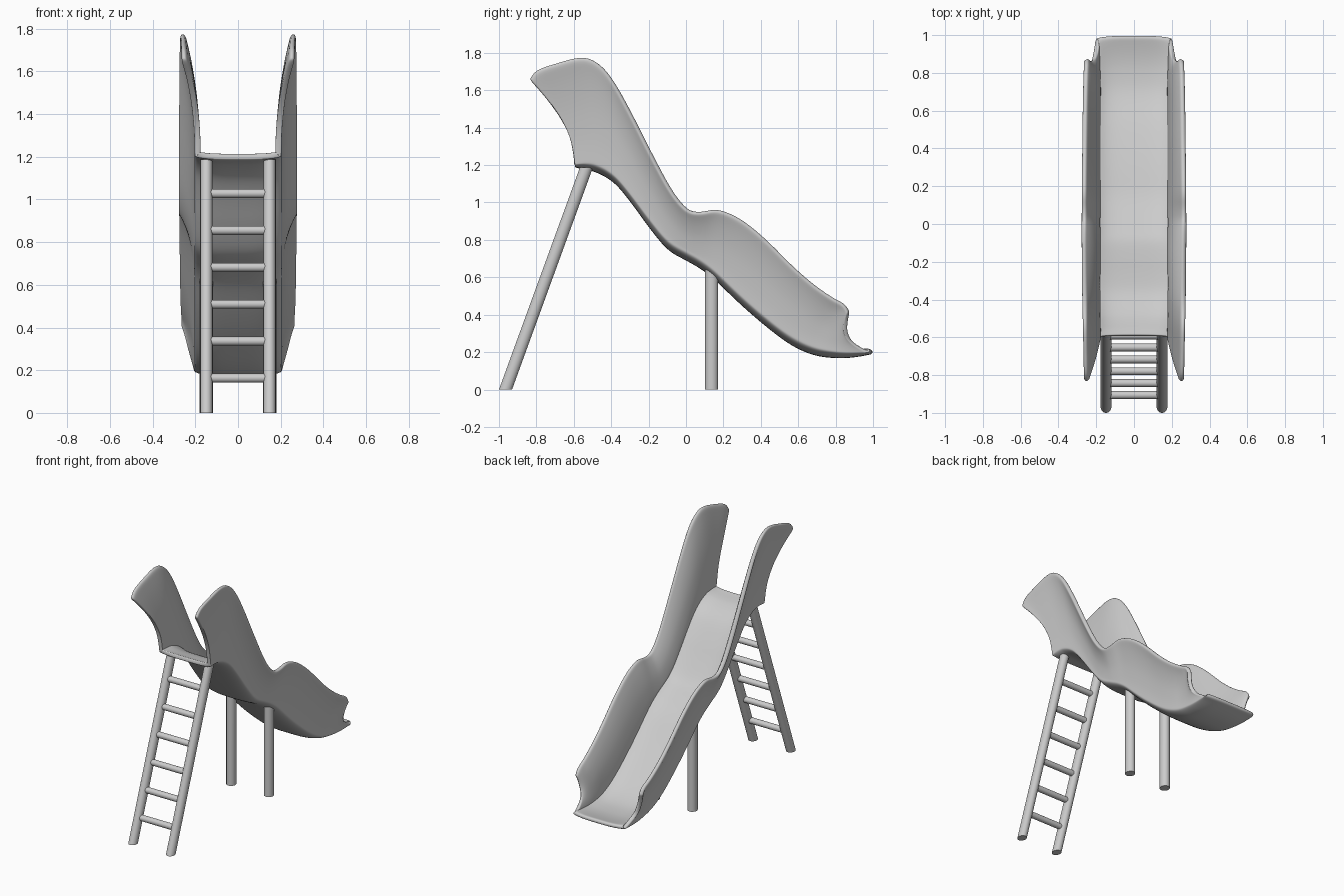
import bpy, math

if "Cube" in bpy.data.objects:
    bpy.data.objects.remove(bpy.data.objects["Cube"])


def make_object(name, verts, faces, angle=40):
    mesh = bpy.data.meshes.new(name)
    mesh.from_pydata(verts, [], faces)
    mesh.update()
    ob = bpy.data.objects.new(name, mesh)
    bpy.context.collection.objects.link(ob)
    bpy.ops.object.select_all(action='DESELECT')
    ob.select_set(True)
    bpy.context.view_layer.objects.active = ob
    bpy.ops.object.shade_smooth_by_angle(angle=math.radians(angle))
    return ob


def tube(name, base, top, r_x, r_y, top_slope=0, sides=32):
    """Tube that may lean, with a level foot and an optionally sloped top."""
    verts = []
    for (cx, cy, cz), slope in ((base, 0), (top, top_slope)):
        for k in range(sides):
            a = math.tau * k / sides
            dy = r_y * math.sin(a)
            verts.append((cx + r_x * math.cos(a), cy + dy, cz + slope * dy))
    faces = [(k, (k + 1) % sides, sides + (k + 1) % sides, sides + k)
             for k in range(sides)]
    faces += [tuple(reversed(range(sides))), tuple(range(sides, 2 * sides))]
    return make_object(name, verts, faces)


def smooth_path(points, steps):
    """Catmull-Rom samples through the given points."""
    out = []
    last = len(points) - 1
    for i in range(last):
        p = [points[max(0, min(last, i + k))] for k in (-1, 0, 1, 2)]
        for s in range(steps):
            t = s / steps
            out.append([0.5 * (2 * b + (c - a) * t
                               + (2 * a - 5 * b + 4 * c - d) * t ** 2
                               + (3 * b - a - 3 * c + d) * t ** 3)
                        for a, b, c, d in zip(*p)])
    out.append(list(points[last]))
    return out


# Chute stations: underside y, z and wall rim y, z
stations = [
    (-.595, 1.188, -.835, 1.655), (-.56, 1.18, -.795, 1.705),
    (-.52, 1.172, -.69, 1.742), (-.48, 1.16, -.57, 1.772),
    (-.42, 1.13, -.49, 1.752), (-.36, 1.08, -.41, 1.67),
    (-.28, .98, -.31, 1.49), (-.20, .87, -.20, 1.27),
    (-.10, .75, -.09, 1.065), (0, .69, 0, .958),
    (.07, .65, .08, .942), (.15, .59, .17, .955),
    (.27, .475, .29, .905), (.40, .36, .42, .80),
    (.55, .245, .56, .66), (.68, .185, .68, .555),
    (.80, .168, .78, .485), (.90, .172, .84, .45),
    (1.0, .19, .865, .41),
]

# Half cross-section: x and height fraction, from floor centre to rim
half = [(0, 0), (.08, 0), (.13, .015), (.165, .042), (.19, .078), (.203, .115),
        (.203, .155), (.204, .24), (.209, .38), (.219, .58), (.24, .8),
        (.258, .93), (.268, 1)]
section = [(-x, v) for x, v in reversed(half[1:])] + half

STEPS = 3
path = smooth_path(stations, STEPS)
verts = []
for i, (fy, fz, ry, rz) in enumerate(path):
    start = max(0, 1 - i / STEPS / 4) ** 2
    end = max(0, 1 - (len(path) - 1 - i) / STEPS / 4) ** 2
    # The rounded belly keeps one height and flattens towards both lips
    belly = .36 / (rz - fz) * (1 - max(start, end)) + .2 * max(start, end)
    narrow = .014 * math.sin(math.pi * i / (len(path) - 1))
    for x, v in section:
        if v < .2:
            v *= belly
        arch = math.sin(math.pi * v)
        # Scooped, flared ends of the side walls
        bow = .065 * start * arch - .095 * end * math.sin(math.pi * v ** .8)
        flare = .022 * end * arch - narrow * v
        verts.append((x + math.copysign(flare, x) if x else 0,
                      fy + (ry - fy) * v + bow, fz + (rz - fz) * v))
n = len(section)
faces = [(i * n + j, (i + 1) * n + j, (i + 1) * n + j + 1, i * n + j + 1)
         for i in range(len(path) - 1) for j in range(n - 1)]
chute = make_object("slide_chute", verts, faces, 180)
shell = chute.modifiers.new("thickness", 'SOLIDIFY')
shell.thickness = .028
shell.offset = -1
round_off = chute.modifiers.new("rounding", 'SUBSURF')
round_off.levels = round_off.render_levels = 2

# Ladder rails and middle support posts
LADDER_BASE, LADDER_TOP, TOP_Z = -.965, -.532, 1.188
for side, sx in (("left", 1), ("right", -1)):
    x = .148 * sx
    tube("ladder_rail_" + side, (x, LADDER_BASE, 0), (x, LADDER_TOP, TOP_Z), .029, .035)
    tube("support_post_" + side, (x, .137, 0), (x, .137, .622), .032, .035, -.75)

# Ladder rungs
for k in range(6):
    z = .163 + .173 * k
    y = LADDER_BASE + (LADDER_TOP - LADDER_BASE) * z / TOP_Z
    bpy.ops.mesh.primitive_cylinder_add(vertices=24, radius=.021, depth=.26,
                                        location=(0, y, z),
                                        rotation=(0, math.pi / 2, 0))
    rung = bpy.context.object
    rung.name = "ladder_rung_%d" % (k + 1)
    bpy.ops.object.shade_smooth_by_angle(angle=math.radians(40))
